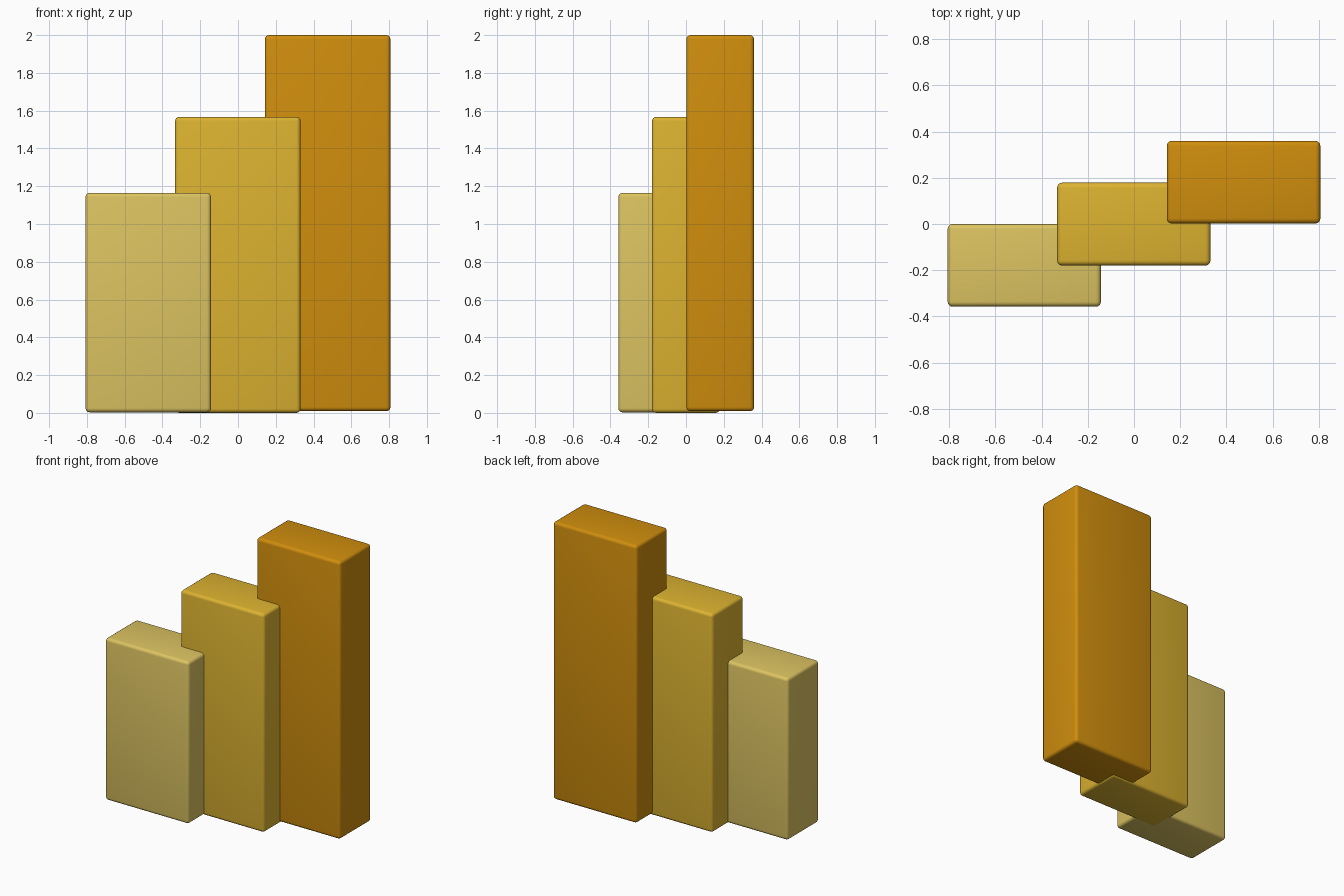
import bpy

if "Cube" in bpy.data.objects:
    bpy.data.objects.remove(bpy.data.objects["Cube"])


def bar(name, color, x, y, z):
    """Rounded upright block given by its extents on each axis."""
    bpy.ops.mesh.primitive_cube_add(size=1)
    ob = bpy.context.object
    ob.name = name
    ob.location = [(a + b) / 2 for a, b in (x, y, z)]
    ob.scale = [b - a for a, b in (x, y, z)]
    bpy.ops.object.transform_apply(location=False, rotation=False, scale=True)
    # softened edges
    bevel = ob.modifiers.new("rounded_edges", 'BEVEL')
    bevel.width = 0.022
    bevel.segments = 4
    bpy.ops.object.modifier_apply(modifier=bevel.name)
    bpy.ops.object.shade_smooth_by_angle()
    mat = bpy.data.materials.new(name + "_color")
    mat.diffuse_color = (*color, 1)
    mat.use_nodes = True
    mat.node_tree.nodes["Principled BSDF"].inputs["Base Color"].default_value = mat.diffuse_color
    ob.data.materials.append(mat)


# three overlapping bars stepping up to the right and back
bar("short_bar", (0.72, 0.55, 0.12), (-0.807, -0.143), (-0.358, 0.0), (0.003, 1.165))
bar("middle_bar", (0.72, 0.45, 0.03), (-0.333, 0.331), (-0.18, 0.179), (0.0, 1.567))
bar("tall_bar", (0.63, 0.27, 0.004), (0.142, 0.807), (0.002, 0.36), (0.009, 2.0))
